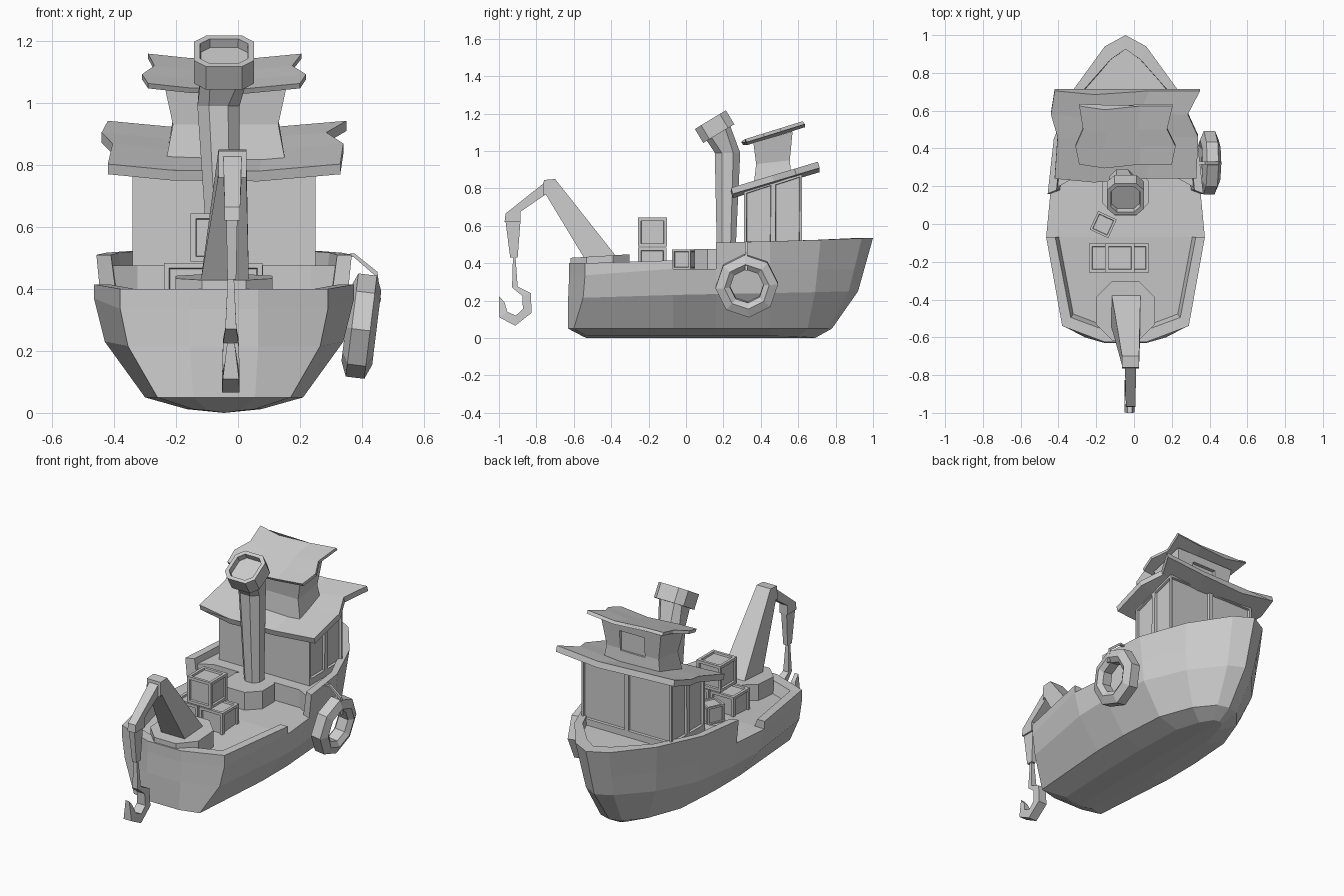
import bpy, bmesh, math
from mathutils import Vector, Matrix

if "Cube" in bpy.data.objects:
    bpy.data.objects.remove(bpy.data.objects["Cube"])

CX = -0.045  # hull centre line


def finish(name, bm):
    bmesh.ops.remove_doubles(bm, verts=bm.verts, dist=0.0005)
    bmesh.ops.recalc_face_normals(bm, faces=bm.faces)
    me = bpy.data.meshes.new(name)
    bm.to_mesh(me)
    bm.free()
    ob = bpy.data.objects.new(name, me)
    bpy.context.collection.objects.link(ob)
    return ob


def skin(bm, rings, closed=False):
    """Join rings of equal length with quads; return the side faces."""
    vs = [[bm.verts.new(p) for p in r] for r in rings]
    n, m, out = len(vs[0]), len(vs), []
    for i in range(m if closed else m - 1):
        a, b = vs[i], vs[(i + 1) % m]
        out += [bm.faces.new((a[j], a[(j + 1) % n], b[(j + 1) % n], b[j])) for j in range(n)]
    if not closed:
        bm.faces.new(vs[0])
        bm.faces.new(vs[-1])
    return out


def loft(name, rings, closed=False):
    bm = bmesh.new()
    skin(bm, rings, closed)
    return finish(name, bm)


def panels(bm, faces, rim, depth):
    """Flat rim around a recessed panel on each face."""
    bm.normal_update()
    bmesh.ops.inset_individual(bm, faces=faces, thickness=rim, depth=0)
    bm.normal_update()
    bmesh.ops.inset_individual(bm, faces=faces, thickness=.003, depth=-depth)


def octa(cx, cy, r, z, k=0.45):
    """Square with cut corners."""
    pts = [(r, -k * r), (r, k * r), (k * r, r), (-k * r, r), (-r, k * r), (-r, -k * r), (-k * r, -r), (k * r, -r)]
    return [(cx + x, cy + y, z) for x, y in pts]


def bar(name, x, rows):
    """Square bar bending in the side plane; rows of (half width, point, point, x shift)."""
    rings = []
    for h, p, q, *s in rows:
        c = x + (s[0] if s else 0)
        rings.append([(c - h, *p), (c + h, *p), (c + h, *q), (c - h, *q)])
    loft(name, rings)


# Hull: half outlines (offset, y, z) from stern to bow
top = [(.11, -.625, .40), (.335, -.54, .40), (.42, -.07, .415), (.412, .16, .51),
       (.38, .45, .517), (.27, .72, .525), (.11, .94, .533), (0, 1, .535)]
mid = [(.11, -.63, .215), (.31, -.55, .215), (.385, -.07, .23), (.385, .16, .235),
       (.35, .45, .24), (.24, .69, .245), (.09, .87, .25), (0, .92, .25)]
bilge = [(.10, -.63, .05), (.215, -.6, .05), (.255, -.07, .05), (.255, .16, .05),
         (.235, .45, .05), (.16, .65, .05), (.07, .76, .05), (0, .78, .05)]
keel = [(.05, -.55, .008), (.1, -.53, .012), (.12, -.07, .012), (.12, .16, .012),
        (.11, .45, .012), (.07, .6, .008), (.03, .68, .003), (0, .69, 0)]
deck_z = [.335, .335, .37, .37, .37, .37, .37, .37]
deck = []
for t, m, z in zip(top, mid, deck_z):
    f = (z - m[2]) / (t[2] - m[2]) if t[2] > .45 else 1
    p = Vector(m).lerp(Vector(t), f)
    deck.append((p.x, p.y, z))
bm = bmesh.new()
levels = [[[bm.verts.new((CX + s * d, y, z)) for d, y, z in lv] for s in (1, -1)]
          for lv in (deck, mid, bilge, keel)]
for a, b in zip(levels, levels[1:]):
    for s in (0, 1):
        for j in range(7):
            bm.faces.new((a[s][j], a[s][j + 1], b[s][j + 1], b[s][j]))
    bm.faces.new((a[0][0], a[1][0], b[1][0], b[0][0]))
# deck and shallow V bottom, mirrored about the centre line
for lv in (deck, keel):
    for i, (p, q) in enumerate(zip(lv, lv[1:])):
        for s in (1, -1):
            zp, zq = (.008 * (i == 0), 0) if lv is keel else (p[2], q[2])
            ring = [(CX + s * p[0], *p[1:]), (CX + s * q[0], *q[1:]), (CX, q[1], zq), (CX, p[1], zp)]
            if q[0] == 0:
                ring.pop(2)
            bm.faces.new([bm.verts.new(c) for c in ring])
finish("hull", bm)


# Bulwarks: walls following the hull edge, sloping on the inside
def bulwark(name, idx, stern):
    path = [(1, i) for i in idx] + [(-1, i) for i in reversed(idx) if top[i][0] > 0]
    if stern:
        path = [(1, i) for i in reversed(idx)] + [(-1, i) for i in idx]
    rings = []
    for s, i in path:
        t, d, n = top[i], deck[i], inner[i]
        rings.append([(CX + s * d[0], d[1], d[2]), (CX + s * t[0], t[1], t[2]),
                      (CX + s * n[0], n[1], t[2]), (CX + s * n[0] * .95, n[1] + .02 * (i < 2), d[2])])
    loft(name, rings)


inner = [(.10, -.565), (.29, -.495), (.372, -.07), (.365, .18), (.34, .45), (.23, .7), (.08, .87), (0, .925)]
bulwark("stern_bulwark", [0, 1, 2], True)
bulwark("bow_bulwark", [3, 4, 5, 6, 7], False)
plan = [(.28, .24), (.37, .19)] + inner[4:]
plan = [(CX + x, y) for x, y in plan] + [(CX - x, y) for x, y in reversed(plan[:-1])]
loft("foredeck", [[(x, y, z) for x, y in plan] for z in (.37, .475)])

# Cabin with two recessed panels on each side and on the bow wall
plan = [(-.34, .31), (.25, .31), (.25, .465), (.25, .62), (CX, .62), (-.34, .62), (-.34, .465)]
bm = bmesh.new()
sides = skin(bm, [[(x, y, .40) for x, y in plan], [(x, y, .5) for x, y in plan],
                  [(x, y, .765 + (y - .24) * .29) for x, y in plan]])
bmesh.ops.recalc_face_normals(bm, faces=bm.faces)
panels(bm, sides[8:], .018, .014)
finish("cabin", bm)

# Upper house with waist and a bow window
levels = [(-.235, .155, .36, .57, .80, .80), (-.21, .13, .375, .555, .93, .95), (-.235, .155, .36, .57, 1.045, 1.105)]
house = loft("upper_house", [[(a, c, e), (b, c, e), (b, d, f), (a, d, f)] for a, b, c, d, e, f in levels])
cutter = loft("window_cutter", [[(-.12, y, .94), (.04, y, .94), (.04, y, 1.06), (-.12, y, 1.06)] for y in (.545, .65)])
cutter.hide_render = True
cutter.hide_viewport = True
mod = house.modifiers.new("window", 'BOOLEAN')
mod.object, mod.operation, mod.solver = cutter, 'DIFFERENCE', 'EXACT'


# Bent sheet roofs: rows of (y, left x, right x)
def roof(name, rows, z0, slope, sag, thick):
    rings = []
    for y, xl, xr in rows:
        z = z0 + (y - rows[0][0]) * slope
        us = (-1, -.45, .3, 1)
        pts = [((xl + xr) / 2 + u * (xr - xl) / 2, y - .02 * (u == -.45), z + sag * u * u) for u in us]
        rings.append(pts + [(x, yy + .01, zz - thick) for x, yy, zz in reversed(pts)])
    loft(name, rings)


roof("main_roof", [(.24, -.42, .33), (.46, -.405, .34), (.58, -.44, .285), (.705, -.42, .35)], .778, .3, .025, .033)
roof("upper_roof", [(.315, -.29, .2), (.41, -.31, .22), (.5, -.27, .175), (.625, -.29, .205)], 1.045, .31, .018, .016)

# Funnel: base, bent shaft and tilted hollow head
loft("funnel_base", [octa(CX, .17, .125, .36), octa(CX, .17, .125, .475)])
tilt = Matrix.Rotation(math.radians(31), 4, 'X')


def tilted(r, h):
    m = Matrix.Translation((CX, .165, 1.11)) @ tilt
    return [m @ Vector(p) for p in octa(0, 0, r, h, .6)]


loft("funnel_shaft", [octa(CX, .215, .05, .46), octa(CX - .018, .222, .068, .99), tilted(.075, -.01)])
loft("funnel_head", [tilted(.097, -.02), tilted(.097, .067), tilted(.077, .067), tilted(.075, .035)])


# Crates with framed sides
def crate(name, x, y, z, size, angle=0):
    bm = bmesh.new()
    m = Matrix.Translation((x, y, z + size / 2)) @ Matrix.Rotation(math.radians(angle), 4, 'Z')
    bmesh.ops.create_cube(bm, size=size, matrix=m)
    panels(bm, bm.faces[:], size * .15, size * .07)
    finish(name, bm)


crate("crate_left", -.162, -.18, .33, .153)
crate("crate_right", .002, -.18, .33, .153)
crate("crate_upper", -.075, -.18, .488, .155)
crate("crate_small", -.163, -.003, .365, .108, -25)

# Crane: base, tapered arm with boom, link and hook
loft("crane_base", [octa(CX, -.46, .157, .33), [(x, y, z + (y + .46) * .06) for x, y, z in octa(CX, -.46, .157, .438)]])
bar("crane_arm", -.018, [(.078, (-.54, .42), (-.36, .42), -.025), (.045, (-.75, .768), (-.70, .85)),
                         (.045, (-.765, .76), (-.76, .845))])
bar("crane_boom", -.018, [(.03, (-.75, .768), (-.745, .84)), (.025, (-.885, .675), (-.965, .665)),
                          (.025, (-.885, .62), (-.97, .62))])
bar("crane_link", -.02, [(.018, (-.965, .625), (-.885, .625)), (.014, (-.94, .43), (-.90, .43))])
bar("crane_hook", -.023, [(.01, (-.925, .44), (-.912, .44)), (.018, (-.93, .27), (-.90, .275)),
                          (.025, (-.875, .225), (-.83, .24)), (.028, (-.872, .155), (-.825, .135)),
                          (.028, (-.91, .12), (-.913, .066)), (.026, (-.955, .14), (-.998, .11)),
                          (.012, (-.97, .19), (-1, .225))])

# Octagonal ring fender hung on the right side
m = Matrix.Translation((.398, .325, .28)) @ Matrix.Rotation(math.radians(7), 4, 'Y')
section = [(.09, -.03), (.12, -.05), (.168, -.03), (.168, .03), (.12, .05), (.09, .03)]
rings = []
for i in range(8):
    a = math.radians(45 * i + 4)
    rings.append([m @ Vector((x, r * math.cos(a), r * math.sin(a))) for r, x in section])
loft("ring_fender", rings, closed=True)
rope = [(.33, .51), (.375, .515), (.45, .455), (.462, .36), (.45, .36), (.44, .445), (.373, .503), (.33, .5)]
loft("fender_rope", [[(x, y, z) for x, z in rope] for y in (.315, .33)])
